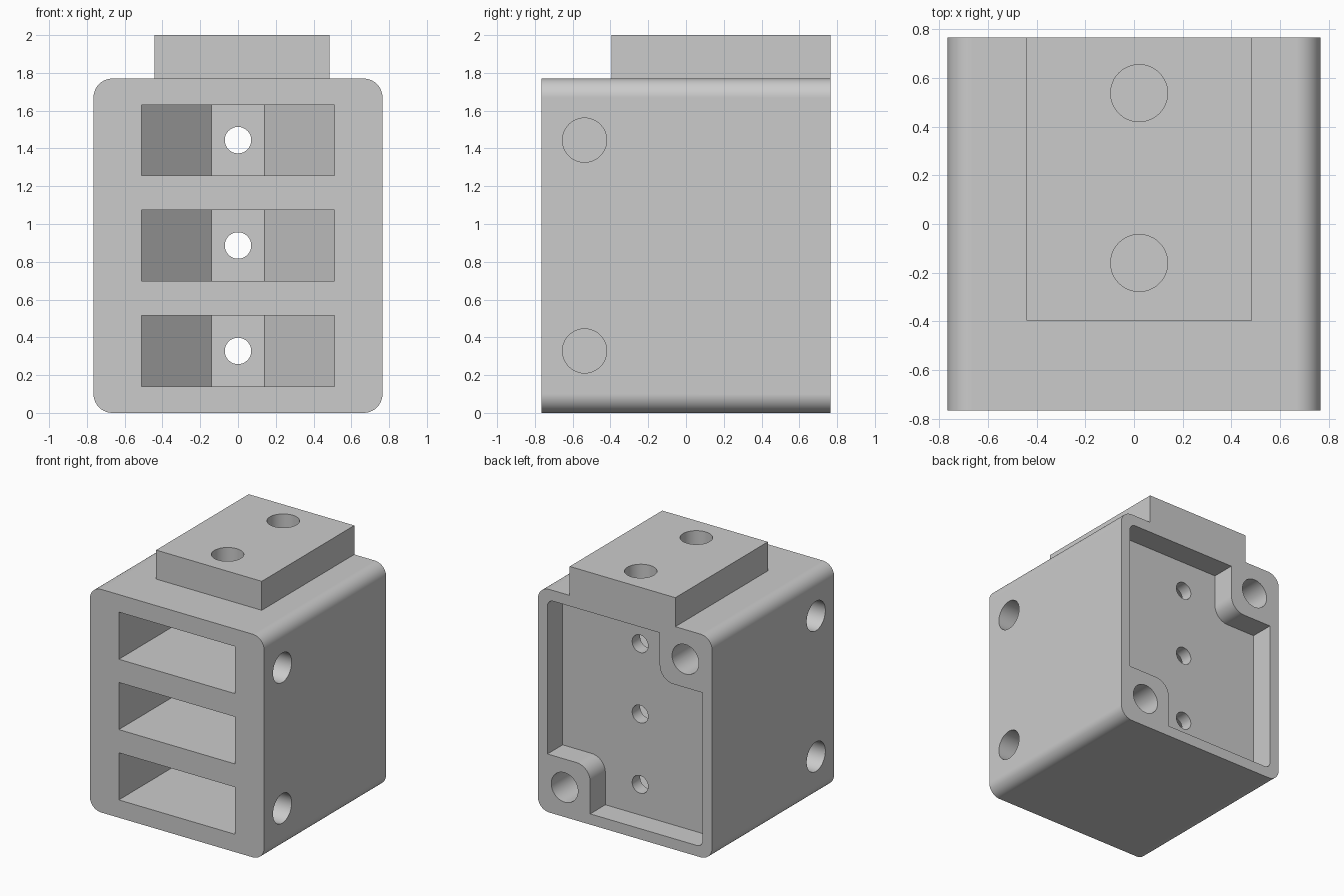
import bpy
import bmesh
import math
from mathutils import Vector

cube = bpy.data.objects.get("Cube")
if cube:
    bpy.data.objects.remove(cube, do_unlink=True)

HALF = 0.765       # half width and half depth of the housing
TOP = 1.77         # height of the housing
MAGNET_R = 0.117   # radius of the blind round holes

grey = bpy.data.materials.new("plain_grey")
grey.use_nodes = True
colour = (0.6, 0.6, 0.6, 1)
grey.diffuse_color = colour
grey.node_tree.nodes["Principled BSDF"].inputs["Base Color"].default_value = colour


def rounded(corners, steps=10):
    """Outline from (a, b, radius) right-angled corners."""
    out = []
    for i, (a, b, r) in enumerate(corners):
        p = Vector((a, b))
        if r == 0:
            out.append(p)
            continue
        u = (Vector(corners[i - 1][:2]) - p).normalized()
        v = (Vector(corners[(i + 1) % len(corners)][:2]) - p).normalized()
        centre = p + r * (u + v)
        for k in range(steps + 1):
            t = math.pi / 2 * k / steps
            out.append(centre - r * (v * math.cos(t) + u * math.sin(t)))
    return out


def rectangle(a0, b0, a1, b1, r=0):
    return rounded([(a0, b0, r), (a1, b0, r), (a1, b1, r), (a0, b1, r)])


def circle(a, b, r, sides=48):
    angles = [2 * math.pi * k / sides for k in range(sides)]
    return [(a + r * math.cos(t), b + r * math.sin(t)) for t in angles]


def prism(name, outline, axis, start, end):
    """Extrude a 2D outline along the x, y or z axis."""
    def place(p, h):
        return {"x": (h, p[0], p[1]), "y": (p[0], h, p[1]), "z": (p[0], p[1], h)}[axis]
    bm = bmesh.new()
    low = [bm.verts.new(place(p, start)) for p in outline]
    high = [bm.verts.new(place(p, end)) for p in outline]
    bm.faces.new(low)
    bm.faces.new(high)
    n = len(low)
    for i in range(n):
        j = (i + 1) % n
        bm.faces.new((low[i], low[j], high[j], high[i]))
    bmesh.ops.recalc_face_normals(bm, faces=bm.faces)
    mesh = bpy.data.meshes.new(name)
    bm.to_mesh(mesh)
    bm.free()
    mesh.materials.append(grey)
    obj = bpy.data.objects.new(name, mesh)
    bpy.context.collection.objects.link(obj)
    return obj


def activate(obj):
    bpy.ops.object.select_all(action="DESELECT")
    obj.select_set(True)
    bpy.context.view_layer.objects.active = obj


def cut(target, outline, axis, start, end):
    cutter = prism("cutter", outline, axis, start, end)
    cutter.hide_render = True
    mod = target.modifiers.new("cut", "BOOLEAN")
    mod.operation = "DIFFERENCE"
    mod.solver = "EXACT"
    mod.object = cutter
    activate(target)
    bpy.ops.object.modifier_apply(modifier=mod.name)
    bpy.data.objects.remove(cutter, do_unlink=True)


# Housing with edges rounded along its depth
housing = prism("housing", rectangle(-HALF, 0, HALF, TOP, 0.1), "y", -HALF, HALF)

# Recess in the back, leaving a rim and two corner bosses
recess_floor = 0.575
rim, boss = 0.68, 0.305
low, high, boss_h = 0.085, TOP - 0.085, 0.46
recess = rounded([
    (-rim, low, 0.05), (boss, low, 0), (boss, boss_h, 0.12), (rim, boss_h, 0),
    (rim, high, 0.05), (-boss, high, 0), (-boss, TOP - boss_h, 0.12), (-rim, TOP - boss_h, 0)])
cut(housing, recess, "y", recess_floor, 1)

# Front pockets that narrow at the inner end, each with a small hole to the recess
pocket = [(-0.51, -1), (0.51, -1), (0.51, 0.105), (0.14, 0.475), (-0.14, 0.475), (-0.51, 0.105)]
for z in (0.328, 0.886, 1.444):
    cut(housing, pocket, "z", z - 0.187, z + 0.187)
    cut(housing, circle(0, z, 0.07), "y", 0.4, 0.65)

# Blind holes in both sides and in the corner bosses
for z in (0.328, 1.444):
    for side in (-1, 1):
        cut(housing, circle(-0.537, z, MAGNET_R), "x", side * (HALF - 0.2), side)
for side, z in ((1, 0.235), (-1, TOP - 0.235)):
    cut(housing, circle(side * 0.53, z, MAGNET_R), "y", HALF - 0.3, 1)

# Mounting block on top with two blind holes
block = prism("mounting_block", rectangle(-0.442, -0.395, 0.485, HALF), "z", TOP, 2)
for y in (-0.16, 0.537):
    cut(block, circle(0.021, y, MAGNET_R), "z", 1.8, 2.2)

# Smooth the curves and keep the flats crisp
for obj in (housing, block):
    activate(obj)
    bpy.ops.object.shade_smooth_by_angle(angle=math.radians(30))
    obj.modifiers.new("flat_normals", "WEIGHTED_NORMAL").keep_sharp = True
